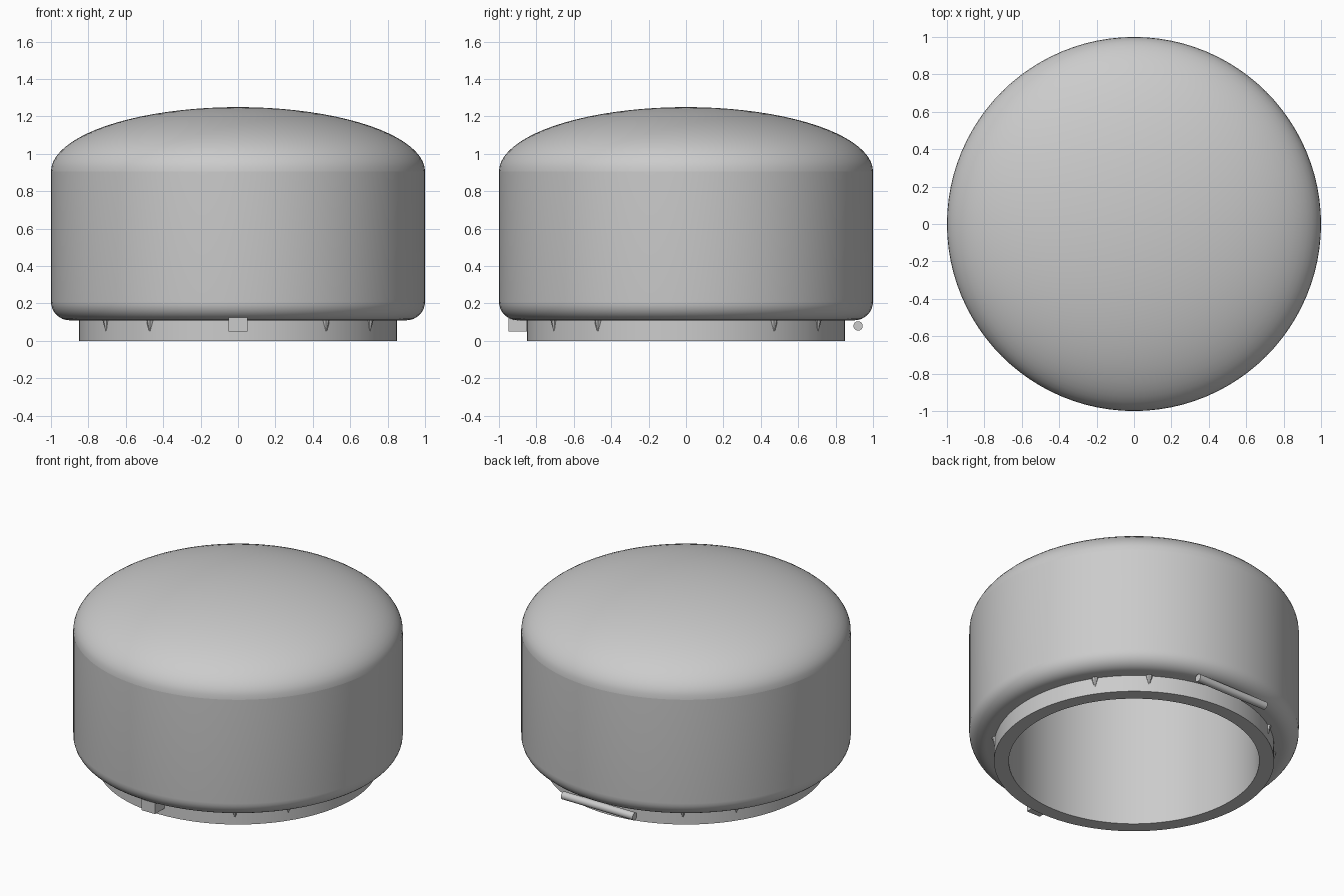
import bpy, bmesh, math
from mathutils import Vector

if "Cube" in bpy.data.objects:
    bpy.data.objects.remove(bpy.data.objects["Cube"])

SEG = 96


def finish(name, bm, angle=35):
    bmesh.ops.remove_doubles(bm, verts=bm.verts, dist=1e-5)
    bmesh.ops.recalc_face_normals(bm, faces=bm.faces)
    mesh = bpy.data.meshes.new(name)
    bm.to_mesh(mesh)
    bm.free()
    ob = bpy.data.objects.new(name, mesh)
    bpy.context.collection.objects.link(ob)
    bpy.ops.object.select_all(action='DESELECT')
    ob.select_set(True)
    bpy.context.view_layer.objects.active = ob
    bpy.ops.object.shade_smooth_by_angle(angle=math.radians(angle))
    return ob


def lathe(name, profile):
    """Spin an (r, z) profile around the z axis."""
    bm = bmesh.new()
    vs = [bm.verts.new((r, 0, z)) for r, z in profile]
    es = [bm.edges.new(p) for p in zip(vs, vs[1:])]
    bmesh.ops.spin(bm, geom=vs + es, cent=(0, 0, 0), axis=(0, 0, 1),
                   angle=math.tau, steps=SEG, use_duplicate=False)
    return finish(name, bm)


def arc(cx, cz, rx, rz, a0, a1, n):
    out = []
    for i in range(n + 1):
        a = math.radians(a0 + (a1 - a0) * i / n)
        out.append((cx + rx * math.cos(a), cz + rz * math.sin(a)))
    return out


# Cap shell: rounded lower edge, straight side, hollow inside with a ceiling
lathe("cap_body", [(0.76, 0.11)] + arc(0.90, 0.21, 0.10, 0.10, -90, 0, 8)
      + [(1.0, 0.905)])
lathe("inner_wall", [(0.76, 0.11), (0.76, 1.0), (0, 1.0)])

# Domed top, half an ellipse in section
dome = arc(0, 0.905, 1.0, 0.345, 0, 90, 20)
dome[-1] = (0, 1.25)
lathe("cap_dome", dome)

# Neck ring under the cap
lathe("neck_ring", [(0.76, 0.11), (0.76, 0), (0.85, 0), (0.85, 0.11)])

# Small block latch at the front
bm = bmesh.new()
bmesh.ops.create_cube(bm, size=0.1)
bmesh.ops.translate(bm, verts=bm.verts, vec=(0, -0.9, 0.10))
finish("front_latch", bm)

# Hinge pin at the back, along x
bm = bmesh.new()
bmesh.ops.create_cone(bm, cap_ends=True, segments=24, radius1=0.025,
                      radius2=0.025, depth=0.53)
for v in bm.verts:
    v.co = Vector((v.co.z, v.co.y + 0.92, v.co.x + 0.08))
finish("hinge_pin", bm)

# Pointed teeth on the ring, two in each quadrant
bm = bmesh.new()
for quadrant in range(4):
    for offset in (33.75, 56.25):
        a = math.radians(quadrant * 90 + offset)
        tooth = bmesh.ops.create_cone(bm, cap_ends=True, segments=8, radius1=0,
                                      radius2=0.03, depth=0.11)
        bmesh.ops.translate(bm, verts=tooth["verts"],
                            vec=(0.845 * math.cos(a), 0.845 * math.sin(a), 0.085))
finish("ring_teeth", bm)
